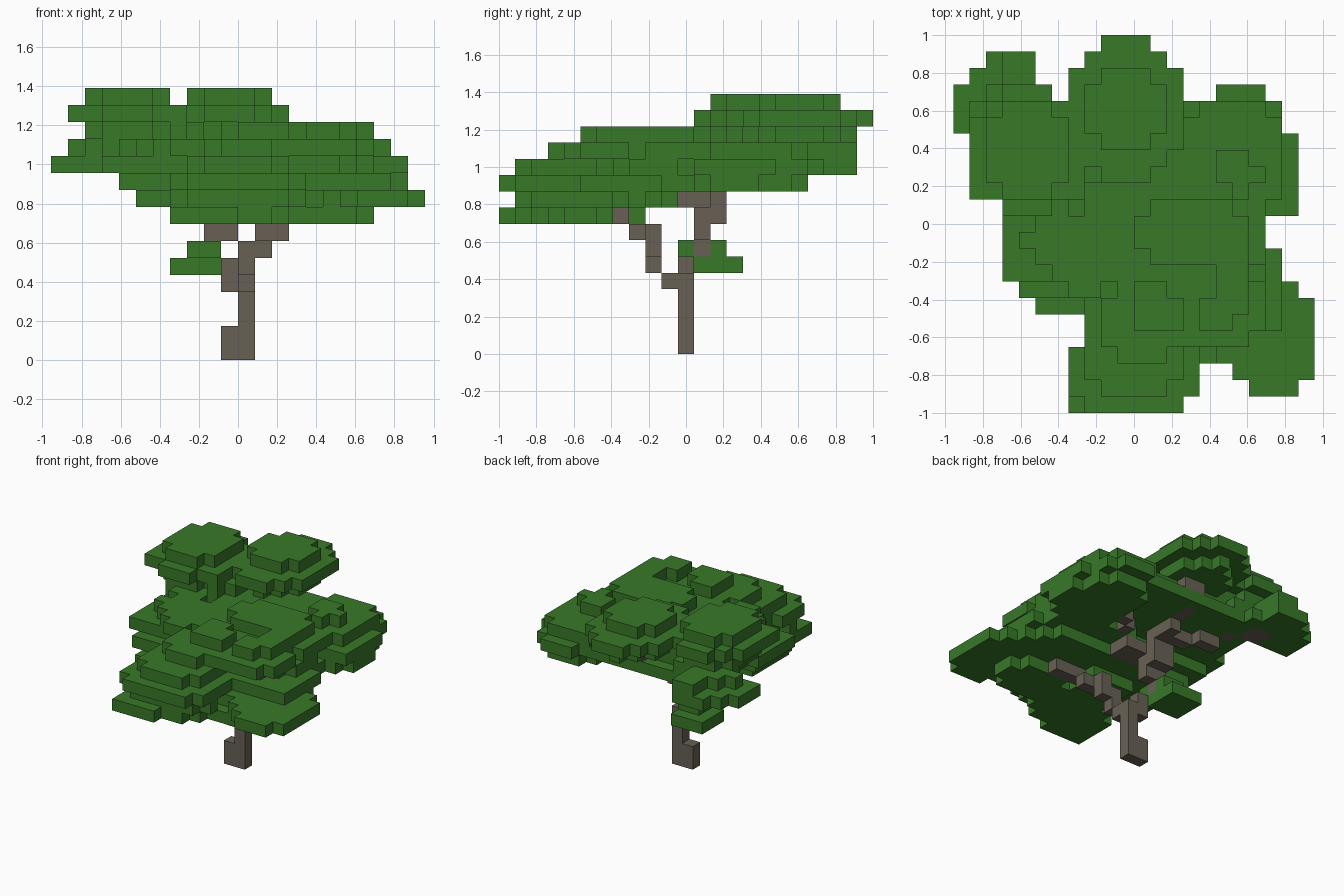
import bpy, bmesh
from mathutils import Vector

cube = bpy.data.objects.get("Cube")
if cube:
    bpy.data.objects.remove(cube)

UNIT = 2 / 23          # edge of one block
owner = {}             # block position -> part name
paint = {}             # part name -> material


def material(name, rgb):
    mat = bpy.data.materials.new(name)
    mat.use_nodes = True
    mat.diffuse_color = (*rgb, 1)
    mat.node_tree.nodes["Principled BSDF"].inputs["Base Color"].default_value = (*rgb, 1)
    return mat


leaf_green = material("leaf green", (0.04, 0.19, 0.022))
bark_brown = material("bark brown", (0.14, 0.118, 0.09))


def slab(part, layer, x0, y0, x1, y1, cut=1):
    """One block-thick rectangle with stepped corners."""
    for i in range(x0, x1):
        for j in range(y0, y1):
            if min(i - x0, x1 - 1 - i) + min(j - y0, y1 - 1 - j) >= cut:
                owner.setdefault((i, j, layer), part)


def clump(part, *slabs):
    paint[part] = leaf_green
    for s in slabs:
        slab(part, *s)


def limb(part, *runs):
    """Straight runs of blocks, each given by its lowest and highest corner."""
    paint[part] = bark_brown
    for a, b in runs:
        for i in range(a[0], b[0] + 1):
            for j in range(a[1], b[1] + 1):
                for k in range(a[2], b[2] + 1):
                    owner.setdefault((i, j, k), part)


# Trunk and forking branches
limb("trunk", ((-1, 11, 0), (0, 11, 1)), ((0, 11, 2), (0, 11, 4)),
     ((-1, 11, 4), (-1, 11, 5)), ((0, 10, 4), (0, 10, 4)))
limb("front_branch", ((0, 9, 5), (0, 9, 6)), ((1, 9, 6), (1, 9, 7)),
     ((1, 8, 7), (2, 8, 7)), ((2, 7, 8), (4, 7, 8)))
limb("back_branch", ((-2, 12, 6), (-2, 12, 7)), ((-1, 12, 7), (-1, 12, 8)),
     ((-2, 13, 8), (-1, 13, 9)), ((-1, 11, 9), (1, 12, 9)))
limb("left_twig", ((2, 13, 10), (2, 13, 10)), ((3, 14, 10), (3, 14, 10)))
limb("back_twig", ((-1, 13, 10), (-1, 15, 10)), ((-1, 16, 11), (-1, 17, 11)),
     ((-1, 18, 12), (0, 18, 12)))
limb("right_twig", ((-3, 14, 10), (-2, 14, 10)), ((-5, 15, 10), (-4, 15, 10)),
     ((-6, 16, 11), (-6, 16, 11)), ((-8, 17, 11), (-7, 18, 11)))

# Leaf clumps, listed from top layer to bottom layer
clump("back_crown", (15, -3, 16, 2, 21), (14, -4, 14, 3, 23, 2),
      (13, -3, 15, 2, 22, 2), (13, -5, 13, -2, 18))
clump("back_right_crown", (15, -9, 13, -4, 19), (14, -9, 12, -4, 20),
      (14, -10, 13, -3, 18, 0), (13, -9, 13, -4, 19), (12, -8, 12, -3, 19))
clump("outer_back_clump", (12, -10, 17, -5, 20), (12, -8, 19, -6, 22, 0),
      (11, -11, 17, -5, 20, 0), (11, -10, 20, -6, 21, 0),
      (11, -9, 21, -6, 22, 0))
clump("left_clump", (13, 5, 13, 8, 16), (13, 5, 14, 7, 16, 0),
      (12, 3, 12, 9, 19), (11, 4, 12, 10, 17, 0), (11, 4, 13, 9, 20),
      (11, 3, 12, 8, 19, 0), (10, 4, 12, 10, 17), (10, 4, 11, 9, 19))
clump("middle_clump", (13, 0, 9, 7, 13), (13, 5, 6, 7, 10, 0),
      (13, 4, 5, 6, 7, 0), (12, -2, 8, 8, 14), (12, 0, 4, 8, 9),
      (12, -4, 12, 4, 18), (11, -3, 6, 8, 13, 2),
      (11, -7, 12, 4, 19), (10, 0, 5, 9, 10, 0), (10, 0, 9, 8, 13),
      (9, -2, 5, 8, 11))
clump("right_clump", (12, -7, 9, -2, 12), (12, -5, 7, -1, 12),
      (11, -8, 8, -1, 13, 0), (10, -7, 7, 0, 12, 0), (9, -6, 6, 0, 11, 0))
clump("front_clump", (13, 0, 5, 3, 7, 0), (13, 0, 7, 2, 8, 0),
      (12, -2, 3, 3, 8), (11, -3, 1, 3, 8),
      (10, -4, 0, 4, 5), (10, -3, 1, 4, 8), (9, -4, 1, 4, 4),
      (9, -3, 3, 4, 8), (8, -4, 0, 0, 4, 0), (8, -3, 1, 3, 6),
      (8, -2, 5, 2, 9, 0))
clump("front_left_clump", (9, 6, 1, 11, 8), (9, 4, 3, 10, 9),
      (8, 2, 3, 8, 7))
clump("low_sprig", (6, -3, 11, -1, 14, 0), (5, -4, 12, -1, 15, 0))

AXES = [Vector(a) for a in ((1, 0, 0), (0, 1, 0), (0, 0, 1))]


def build(part):
    """Mesh the exposed block sides of a part and merge flat areas."""
    bm = bmesh.new()
    for cell in [c for c, name in owner.items() if name == part]:
        centre = Vector(cell) + Vector((0.5, -11, 0.5))
        for n, axis in enumerate(AXES):
            u, v = AXES[(n + 1) % 3] / 2, AXES[(n + 2) % 3] / 2
            for sign in (1, -1):
                side = axis * sign
                if tuple(int(c + d) for c, d in zip(cell, side)) in owner:
                    continue
                mid = centre + side / 2
                ring = [mid - u - v, mid + u - v, mid + u + v, mid - u + v]
                bm.faces.new([bm.verts.new(p * UNIT) for p in ring[::sign]])
    bmesh.ops.remove_doubles(bm, verts=bm.verts, dist=UNIT / 100)
    bmesh.ops.dissolve_limit(bm, angle_limit=0.01, verts=bm.verts, edges=bm.edges)
    mesh = bpy.data.meshes.new(part)
    bm.to_mesh(mesh)
    bm.free()
    mesh.materials.append(paint[part])
    bpy.context.collection.objects.link(bpy.data.objects.new(part, mesh))


for part in paint:
    build(part)
